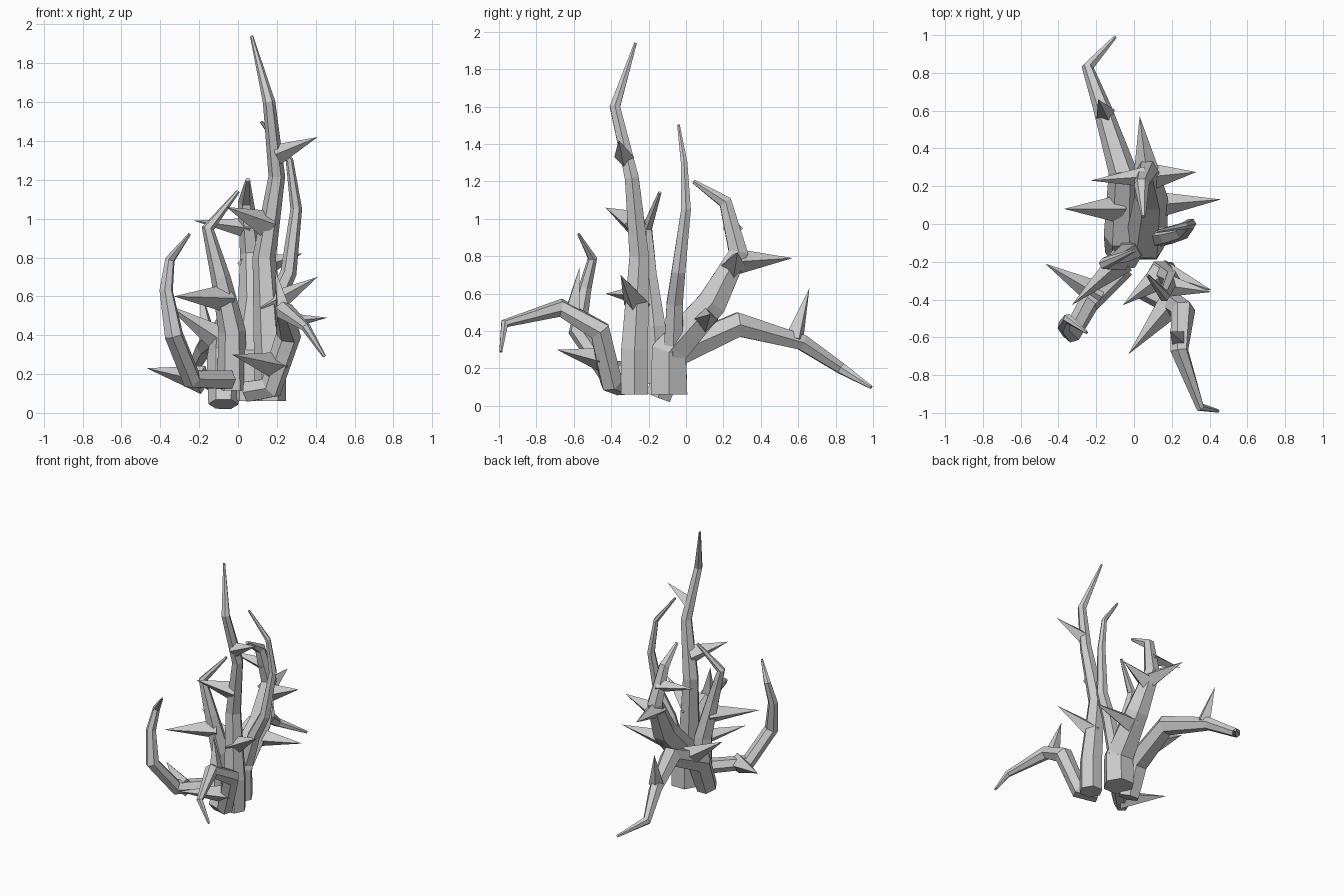
import bpy, bmesh, math
from mathutils import Vector

if "Cube" in bpy.data.objects:
    bpy.data.objects.remove(bpy.data.objects["Cube"])


def make_object(name, bm):
    bmesh.ops.recalc_face_normals(bm, faces=bm.faces)
    mesh = bpy.data.meshes.new(name)
    bm.to_mesh(mesh)
    bm.free()
    ob = bpy.data.objects.new(name, mesh)
    bpy.context.collection.objects.link(ob)
    return ob


def stem(name, points, sides=6):
    """Faceted tapering tube through (x, y, z, radius) points."""
    bm = bmesh.new()
    pos = [Vector(p[:3]) for p in points]
    dirs = [(b - a).normalized() for a, b in zip(pos, pos[1:])]
    u = Vector((1, 0, 0)) if abs(dirs[0].x) < 0.8 else Vector((0, 1, 0))
    rings = []
    for i, p in enumerate(pos):
        t = dirs[max(i - 1, 0)] + dirs[min(i, len(dirs) - 1)]
        t.normalize()
        u = (u - t * u.dot(t)).normalized()
        v = t.cross(u)
        r = points[i][3]
        rings.append([bm.verts.new(p + r * (u * math.cos(a) + v * math.sin(a)))
                      for a in (2 * math.pi * k / sides for k in range(sides))])
    for lo, hi in zip(rings, rings[1:]):
        for k in range(sides):
            j = (k + 1) % sides
            bm.faces.new((lo[k], lo[j], hi[j], hi[k]))
    bm.faces.new(rings[0])
    bm.faces.new(rings[-1])
    return make_object(name, bm)


def thorn(name, base, tip, r):
    """Four-sided spike from inside a stem out to its tip."""
    base, tip = Vector(base), Vector(tip)
    axis = tip - base
    bm = bmesh.new()
    bmesh.ops.create_cone(bm, cap_ends=True, segments=4, radius1=r, radius2=0, depth=axis.length)
    bmesh.ops.translate(bm, verts=bm.verts, vec=(0, 0, axis.length / 2))
    ob = make_object(name, bm)
    ob.rotation_mode = 'QUATERNION'
    ob.rotation_quaternion = axis.to_track_quat('Z', 'Y')
    ob.location = base
    return ob


# Upright stems
stem("tall_stem", [(.165, -.275, .06, .083), (.165, -.275, .3, .083), (.135, -.25, .8, .06),
                   (.2, -.29, 1.22, .043), (.16, -.38, 1.6, .032), (.07, -.27, 1.94, .008)])
stem("rear_curled_stem", [(.065, -.09, .06, .112), (.065, -.09, .29, .112), (.09, .14, .55, .09),
                          (.07, .28, .82, .06), (.04, .21, 1.09, .04), (.05, .04, 1.2, .012)])
stem("right_stem", [(.1, -.07, .25, .06), (.18, -.06, .55, .05), (.26, -.04, .72, .042),
                    (.3, 0, 1.05, .03), (.265, -.01, 1.3, .02), (.12, -.04, 1.5, .008)])
stem("left_short_stem", [(-.03, -.15, .12, .08), (-.03, -.17, .42, .07), (-.09, -.2, .7, .05),
                         (-.155, -.21, .95, .032), (0, -.14, 1.14, .01)])

# Spreading stems
stem("back_stem", [(-.075, -.15, .045, .078), (-.07, -.06, .28, .09), (-.06, .28, .435, .075),
                   (-.17, .62, .34, .048), (-.245, .83, .2, .033), (-.1, .99, .1, .01)])
stem("front_stem", [(.05, -.34, .11, .06), (.17, -.4, .13, .065), (.26, -.46, .4, .065),
                    (.24, -.67, .525, .05), (.35, -.97, .44, .024), (.445, -.99, .29, .009)])
stem("left_curled_stem", [(-.05, -.23, .17, .055), (-.24, -.42, .175, .055), (-.33, -.58, .4, .05),
                          (-.37, -.54, .63, .036), (-.35, -.5, .79, .026), (-.25, -.575, .92, .008)])

# Thorns
THORNS = [((.2, -.33, 1.33), (.41, -.36, 1.42)), ((.15, -.27, .97), (-.06, -.43, 1.06)),
          ((.14, -.26, .54), (.41, -.35, .7)), ((.06, .25, .95), (-.23, .23, .99)),
          ((.08, .25, .74), (.33, .275, .82)), ((.07, .25, .77), (.03, .57, .79)),
          ((.1, .1, .46), (.46, .13, .49)), ((-.06, -.19, .59), (-.33, -.43, .6)),
          ((-.08, .08, .37), (-.37, .08, .56)), ((-.15, .58, .36), (-.19, .66, .63)),
          ((.24, -.61, .49), (.19, -.57, .74)), ((.2, -.42, .24), (-.03, -.69, .3)),
          ((-.18, -.38, .17), (-.47, -.21, .23))]
for i, (b, t) in enumerate(THORNS, 1):
    thorn(f"thorn_{i}", b, t, 0.054 if i in (1, 4, 10, 11) else 0.074)
